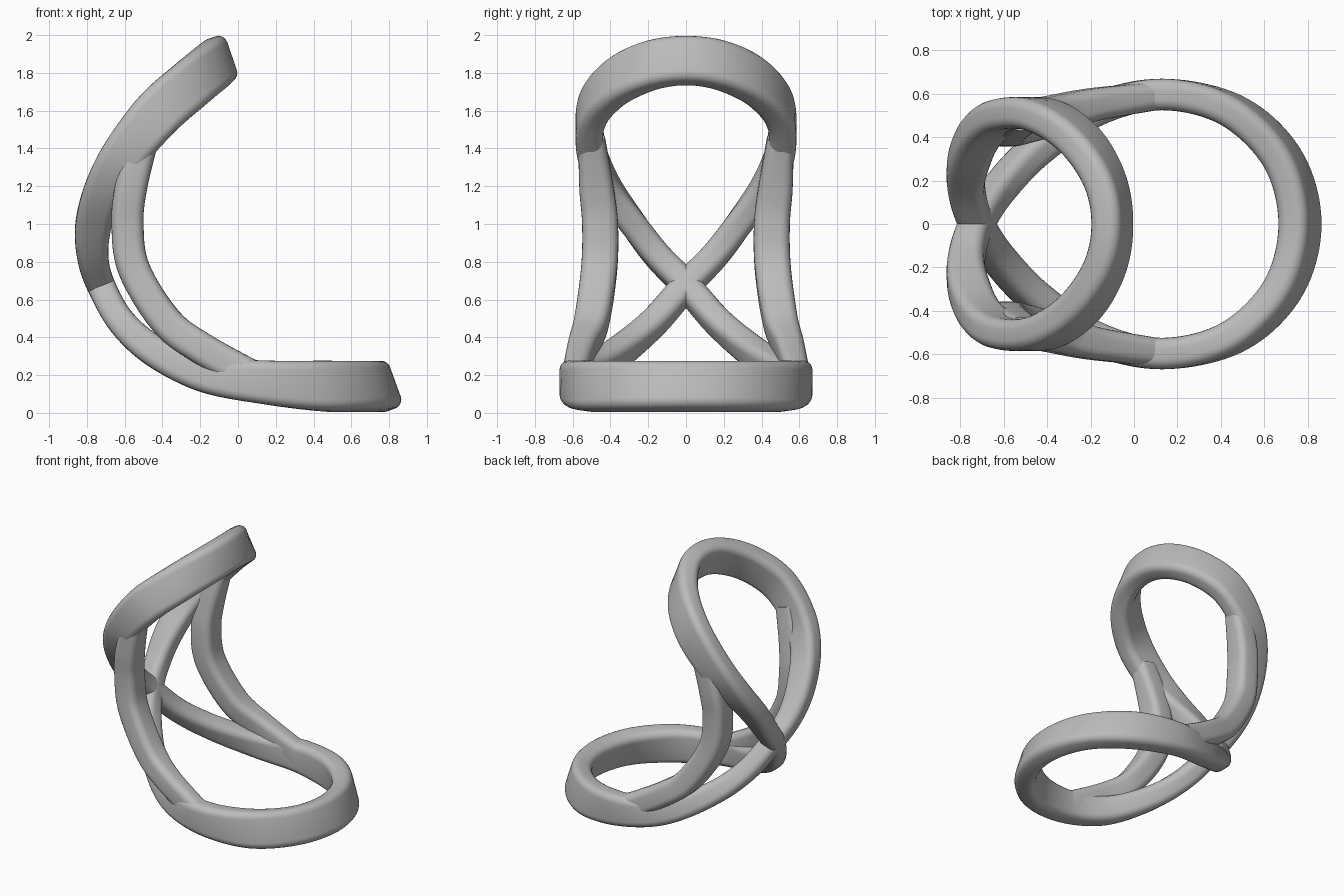
import bpy, bmesh
from math import cos, sin, pi, radians
from mathutils import Vector

cube = bpy.data.objects.get("Cube")
if cube:
    bpy.data.objects.remove(cube)

grey = bpy.data.materials.new("plain_grey")
grey.use_nodes = True
grey.diffuse_color = (0.5, 0.5, 0.5, 1)
grey.node_tree.nodes["Principled BSDF"].inputs["Base Color"].default_value = (0.5, 0.5, 0.5, 1)


def section(width, depth, radius=0.05, steps=5):
    """Rounded rectangle as (across, along) pairs."""
    pts = []
    for i, (sx, sy) in enumerate([(1, 1), (-1, 1), (-1, -1), (1, -1)]):
        for k in range(steps + 1):
            a = (i + k / steps) * pi / 2
            pts.append((sx * (width / 2 - radius) + radius * cos(a),
                        sy * (depth / 2 - radius) + radius * sin(a)))
    return pts


def smooth_path(keys, closed, steps=10):
    """Catmull-Rom through rows of x, y, z, tilt, depth, width."""
    n = len(keys)
    pick = (lambda i: keys[i % n]) if closed else (lambda i: keys[min(max(i, 0), n - 1)])
    rows = []
    for i in range(n if closed else n - 1):
        p0, p1, p2, p3 = (pick(i + d) for d in (-1, 0, 1, 2))
        for k in range(steps):
            t = k / steps
            rows.append([b + 0.5 * t * (c - a + t * (2 * a - 5 * b + 4 * c - d
                         + t * (3 * (b - c) + d - a)))
                         for a, b, c, d in zip(p0, p1, p2, p3)])
    if not closed:
        rows.append(list(keys[-1]))
    return rows


def sweep(name, keys, closed):
    rows = smooth_path(keys, closed)
    n = len(rows)
    bm = bmesh.new()
    rings = []
    for i, (x, y, z, tilt, depth, width) in enumerate(rows):
        before = rows[(i - 1) % n if closed else max(i - 1, 0)]
        after = rows[(i + 1) % n if closed else min(i + 1, n - 1)]
        tangent = (Vector(after[:3]) - Vector(before[:3])).normalized()
        tall = Vector((cos(radians(tilt)), 0, sin(radians(tilt))))
        tall = (tall - tangent * tall.dot(tangent)).normalized()
        side = tangent.cross(tall)
        rings.append([bm.verts.new(Vector((x, y, z)) + side * u + tall * v)
                      for u, v in section(width, depth)])
    m = len(rings[0])
    for i in range(n if closed else n - 1):
        a, b = rings[i], rings[(i + 1) % n]
        for j in range(m):
            k = (j + 1) % m
            bm.faces.new((a[j], a[k], b[k], b[j]))
    if not closed:
        bm.faces.new(rings[0])
        bm.faces.new(rings[-1])
    bmesh.ops.recalc_face_normals(bm, faces=bm.faces)
    mesh = bpy.data.meshes.new(name)
    bm.to_mesh(mesh)
    bm.free()
    mesh.materials.append(grey)
    obj = bpy.data.objects.new(name, mesh)
    bpy.context.collection.objects.link(obj)
    bpy.ops.object.select_all(action='DESELECT')
    obj.select_set(True)
    bpy.context.view_layer.objects.active = obj
    bpy.ops.object.shade_smooth_by_angle(angle=radians(40))


def mirror(rows):
    return [(r[0], -r[1], *r[2:]) for r in rows]


# Figure-eight frame: half of the seat loop, the crossing, half of the back loop
W = 0.145
seat_tip = (.765, 0, .14, 110, .265, W)
seat = [(.685, .3, .14, 108, .265, W), (.455, .52, .142, 105, .265, W),
        (.13, .597, .163, 90, .23, W), (-.18, .525, .205, 72, .19, W),
        (-.44, .35, .325, 52, .165, W), (-.615, .17, .48, 36, .15, W)]
crossing = (-.725, 0, .675, 21, .15, W)
back = [(-.77, .15, .83, 10, .165, W), (-.765, .28, 1, -2, .19, W),
        (-.705, .42, 1.2, -20, .205, W), (-.59, .5, 1.385, -38, .24, W),
        (-.42, .5, 1.59, -48, .265, W), (-.25, .385, 1.74, -58, .265, W),
        (-.135, .2, 1.835, -68, .26, W)]
back_tip = (-.1, 0, 1.865, -71, .255, W)

loop = ([seat_tip] + seat + [crossing] + mirror(back) + [back_tip]
        + back[::-1] + [crossing] + mirror(seat[::-1]))
sweep("figure_eight_frame", loop, True)

# Side struts joining the seat loop to the back loop
strut = [(.1, .59, .18, 85, .17, .13), (-.19, .55, .34, 60, .17, .15),
         (-.38, .5, .485, 48, .17, .18), (-.55, .46, .76, 20, .17, .19),
         (-.585, .455, 1, 0, .17, .19), (-.565, .475, 1.2, -12, .17, .18),
         (-.5, .5, 1.45, -30, .16, .14)]
sweep("left_strut", mirror(strut), False)
sweep("right_strut", strut, False)
